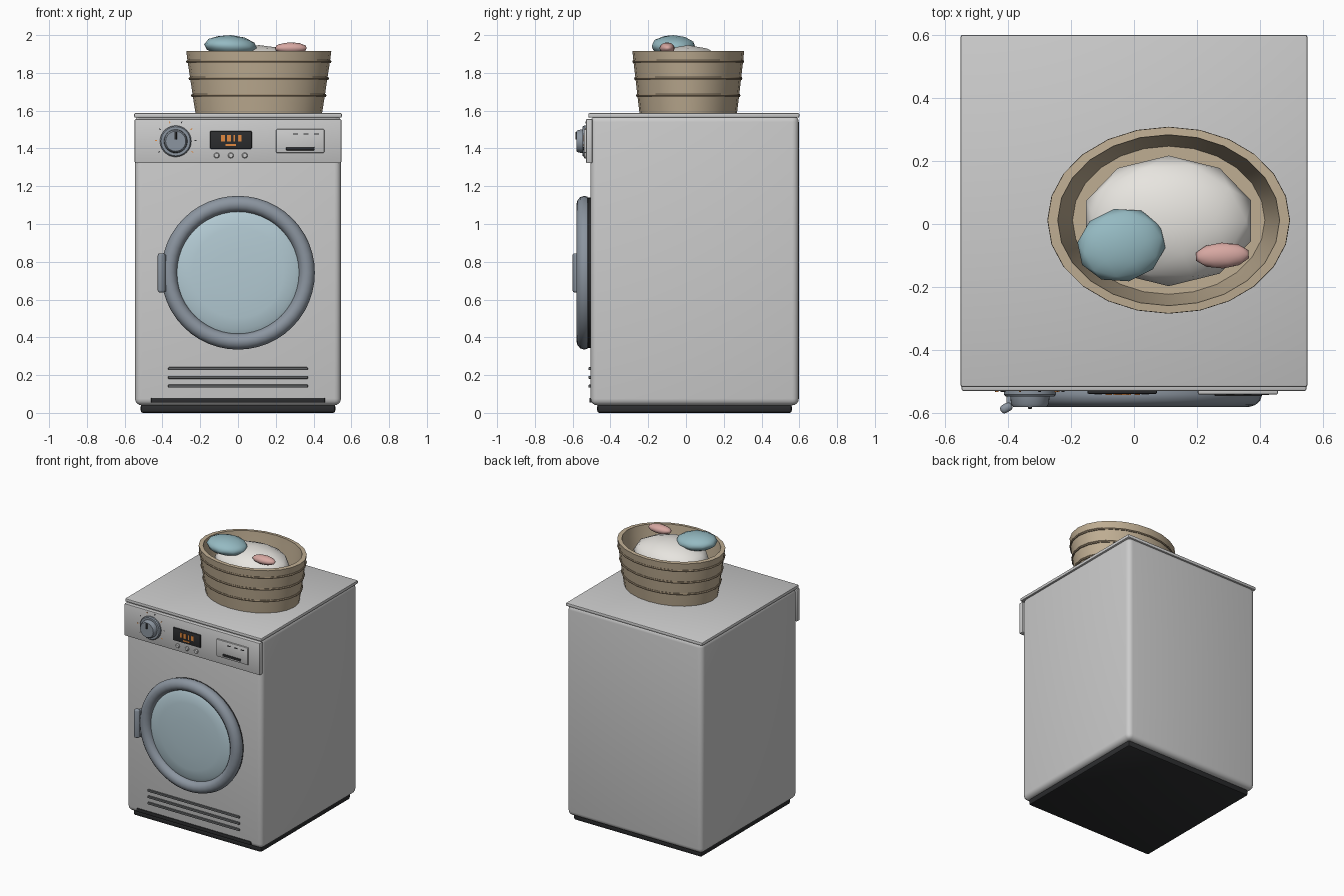
import bpy, bmesh, math
from mathutils import Vector

if "Cube" in bpy.data.objects:
    bpy.data.objects.remove(bpy.data.objects["Cube"])

FACING_FRONT = (math.pi / 2, 0, 0)   # turns a lathe axis from +z to -y


def material(name, r, g, b):
    m = bpy.data.materials.new(name)
    m.diffuse_color = (r, g, b, 1)
    m.use_nodes = True
    m.node_tree.nodes["Principled BSDF"].inputs["Base Color"].default_value = m.diffuse_color
    return m


DARK = material("dark_plastic", 0.025, 0.026, 0.028)
STEEL = material("blue_steel", 0.26, 0.30, 0.35)
GLASS = material("door_glass", 0.45, 0.59, 0.65)
TRIM = material("grey_trim", 0.12, 0.125, 0.13)
ORANGE = material("orange_light", 0.75, 0.25, 0.05)
LIGHT = material("pale_plastic", 0.6, 0.6, 0.6)
WICKER = material("wicker", 0.52, 0.42, 0.29)
BAND = material("dark_wicker", 0.30, 0.23, 0.15)
WHITE = material("white_cloth", 0.80, 0.78, 0.74)
BLUE = material("blue_cloth", 0.30, 0.49, 0.54)
PINK = material("pink_cloth", 0.68, 0.39, 0.36)


def finish(bm, name, mat, loc=(0, 0, 0), rot=(0, 0, 0), scale=(1, 1, 1), angle=35):
    bmesh.ops.recalc_face_normals(bm, faces=bm.faces)
    me = bpy.data.meshes.new(name)
    bm.to_mesh(me)
    bm.free()
    ob = bpy.data.objects.new(name, me)
    bpy.context.collection.objects.link(ob)
    ob.location, ob.rotation_euler, ob.scale = loc, rot, scale
    if mat:
        me.materials.append(mat)
    bpy.ops.object.select_all(action='DESELECT')
    ob.select_set(True)
    bpy.context.view_layer.objects.active = ob
    bpy.ops.object.shade_smooth_by_angle(angle=math.radians(angle))
    return ob


def box(name, lo, hi, bevel=0.0, mat=None, segments=2, rot=(0, 0, 0)):
    lo, hi = Vector(lo), Vector(hi)
    bm = bmesh.new()
    bmesh.ops.create_cube(bm, size=1)
    bmesh.ops.scale(bm, vec=hi - lo, verts=bm.verts)
    if bevel:
        bmesh.ops.bevel(bm, geom=bm.edges[:], offset=bevel, segments=segments,
                        profile=0.5, affect='EDGES')
    return finish(bm, name, mat, (lo + hi) / 2, rot)


def lathe(name, profile, sides, mat=None, closed=False, **place):
    """Turn (radius, height) points around z."""
    bm = bmesh.new()
    rings = [[bm.verts.new((r * math.cos(2 * math.pi * i / sides),
                            r * math.sin(2 * math.pi * i / sides), h))
              for i in range(sides)] for r, h in profile]
    pairs = list(zip(rings, rings[1:]))
    if closed:
        pairs.append((rings[-1], rings[0]))
    for a, b in pairs:
        for i in range(sides):
            j = (i + 1) % sides
            bm.faces.new((a[i], a[j], b[j], b[i]))
    bmesh.ops.remove_doubles(bm, verts=bm.verts, dist=1e-5)
    return finish(bm, name, mat, **place)


def cloth(name, loc, size, mat, rot=(0, 0, 0), level=2):
    bm = bmesh.new()
    bmesh.ops.create_icosphere(bm, subdivisions=level, radius=1)
    return finish(bm, name, mat, loc, rot, size)


# Cabinet, lid and plinth
box("cabinet", (-0.545, -0.505, 0.04), (0.545, 0.597, 1.575), 0.035, segments=4)
box("lid", (-0.55, -0.517, 1.563), (0.55, 0.6, 1.587), 0.007)
box("plinth", (-0.515, -0.47, 0), (0.515, 0.56, 0.045), 0.012, DARK)
box("kick_strip", (-0.46, -0.512, 0.055), (0.46, -0.49, 0.08), 0.003, DARK)
for k, z in enumerate((0.142, 0.188, 0.234)):
    box(f"vent_slat_{k}", (-0.37, -0.517, z - 0.008), (0.37, -0.495, z + 0.008), 0.005, TRIM)

# Control panel
box("control_panel", (-0.547, -0.53, 1.322), (0.547, -0.495, 1.556), 0.007)
dial = dict(loc=(-0.33, 0, 1.438), rot=FACING_FRONT)
lathe("dial_base", [(0, 0.52), (0.083, 0.52), (0.083, 0.54), (0.077, 0.547), (0, 0.547)],
      32, STEEL, **dial)
lathe("dial_knob", [(0, 0.54), (0.063, 0.54), (0.06, 0.57), (0.053, 0.58), (0, 0.58)],
      32, STEEL, **dial)
box("dial_pointer", (-0.336, -0.586, 1.447), (-0.324, -0.575, 1.488), 0.002, DARK)
for k in range(8):
    a = math.radians(-122.5 + 35 * k)
    x, z = -0.33 + 0.105 * math.sin(a), 1.438 + 0.105 * math.cos(a)
    box(f"dial_tick_{k}", (x - 0.0025, -0.532, z - 0.005), (x + 0.0025, -0.527, z + 0.005),
        0, ORANGE if k % 2 else DARK, rot=(0, a, 0))

# Display and buttons
box("display", (-0.148, -0.539, 1.398), (0.073, -0.52, 1.492), 0.005, DARK)
for k, (x, w) in enumerate(((-0.08, 0.02), (-0.048, 0.02), (-0.02, 0.007), (0.01, 0.018))):
    box(f"display_segment_{k}", (x - w / 2, -0.542, 1.436), (x + w / 2, -0.536, 1.47), 0, ORANGE)
box("display_bar", (-0.065, -0.542, 1.414), (-0.01, -0.536, 1.423), 0, ORANGE)
for k, x in enumerate((-0.113, -0.038, 0.036)):
    lathe(f"button_{k}", [(0, 0.525), (0.015, 0.525), (0.015, 0.536), (0.011, 0.541), (0, 0.541)],
          16, LIGHT, loc=(x, 0, 1.363), rot=FACING_FRONT)

# Detergent drawer
box("drawer", (0.202, -0.541, 1.376), (0.457, -0.52, 1.502), 0.006)
box("drawer_grip", (0.255, -0.546, 1.39), (0.405, -0.535, 1.408), 0.004, DARK)
for k, x in enumerate((0.305, 0.36, 0.415)):
    box(f"drawer_mark_{k}", (x - 0.013, -0.543, 1.473), (x + 0.013, -0.538, 1.479), 0, DARK)

# Porthole door
door = dict(loc=(0, 0, 0.742), rot=FACING_FRONT)
lathe("door_gasket", [(0, 0.495), (0.398, 0.495), (0.398, 0.522), (0, 0.522)], 48, DARK, **door)
lathe("door_ring", [(0.385, 0.513), (0.403, 0.522), (0.407, 0.54), (0.4, 0.56), (0.385, 0.574),
                    (0.365, 0.58), (0.345, 0.575), (0.33, 0.562), (0.323, 0.545), (0.323, 0.515)],
      48, STEEL, closed=True, **door)
lathe("door_glass", [(0.326, 0.518), (0.326, 0.54), (0.3, 0.552), (0.24, 0.56), (0.13, 0.566),
                     (0, 0.568)], 48, GLASS, **door)
box("door_handle", (-0.425, -0.597, 0.637), (-0.385, -0.569, 0.845), 0.012, STEEL, 3,
    rot=(0, math.radians(0), math.radians(30)))
for k, z in enumerate((0.66, 0.82)):
    box(f"handle_post_{k}", (-0.405, -0.578, z - 0.018), (-0.38, -0.545, z + 0.018), 0.005, STEEL)

# Oval laundry basket
oval = dict(loc=(0.11, 0.012, 0), scale=(1, 0.77, 1))
lathe("basket", [(0, 1.586), (0.335, 1.586), (0.35, 1.68), (0.363, 1.77), (0.377, 1.86),
                 (0.384, 1.915), (0.352, 1.917), (0.345, 1.86), (0.305, 1.62), (0, 1.62)],
      24, WICKER, **oval)
for k, (r, z) in enumerate(((0.351, 1.68), (0.364, 1.77), (0.377, 1.86))):
    lathe(f"basket_band_{k}", [(r + 0.008 * math.cos(a), z + 0.008 * math.sin(a))
                               for a in (i * math.pi / 3 for i in range(6))],
          24, BAND, closed=True, **oval)

# Laundry
cloth("white_laundry", (0.11, 0.01, 1.825), (0.275, 0.207, 0.122), WHITE)
cloth("blue_laundry", (-0.04, -0.067, 1.942), (0.142, 0.117, 0.058), BLUE, (0, 0.06, 0.2))
cloth("pink_laundry", (0.28, -0.1, 1.931), (0.088, 0.041, 0.031), PINK, (0, 0, 0.05))
